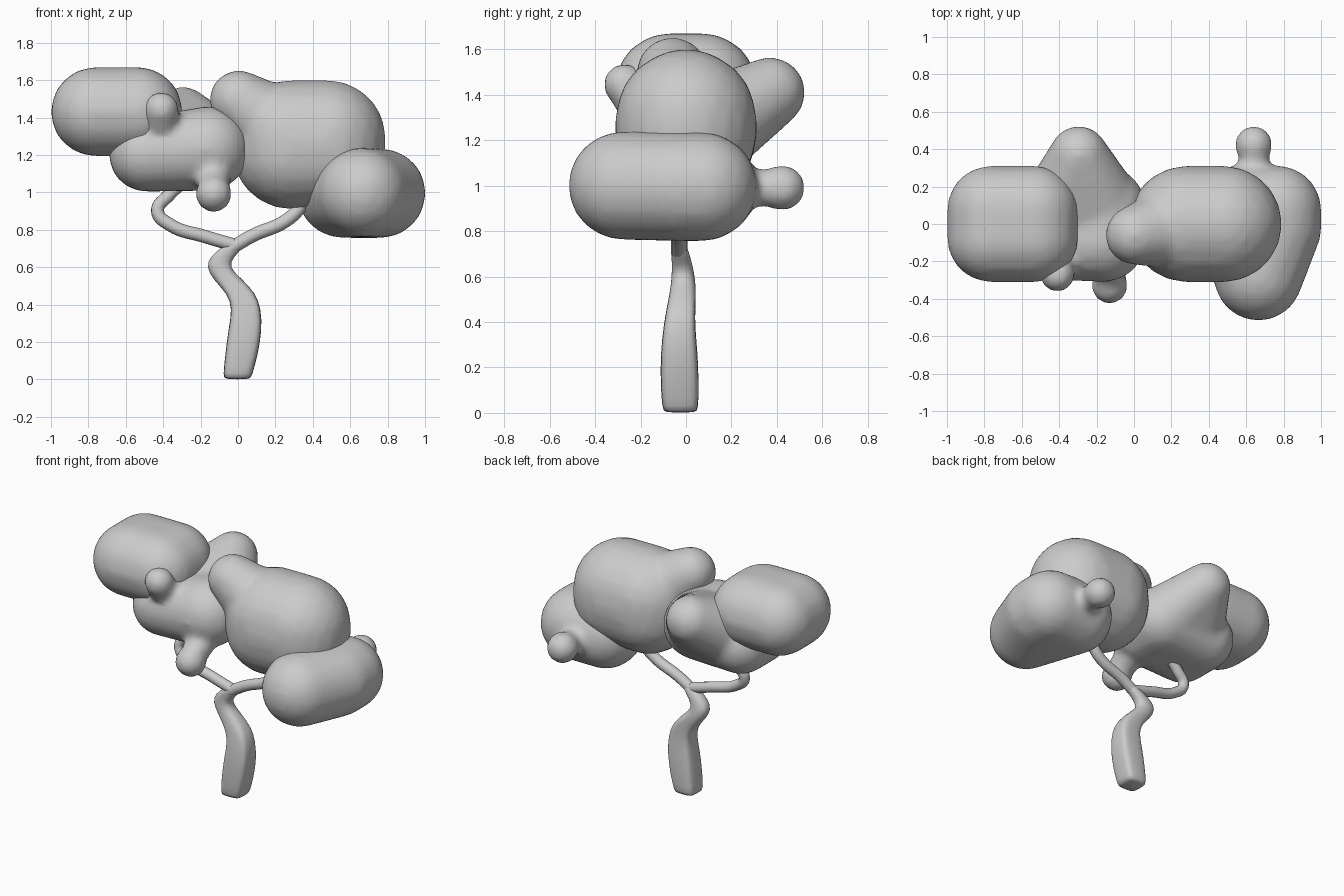
import bpy, bmesh, math
from mathutils import Matrix, Vector

if "Cube" in bpy.data.objects:
    bpy.data.objects.remove(bpy.data.objects["Cube"])


def add_object(name, bm):
    mesh = bpy.data.meshes.new(name)
    bm.to_mesh(mesh)
    bm.free()
    mesh.shade_smooth()
    obj = bpy.data.objects.new(name, mesh)
    bpy.context.collection.objects.link(obj)
    return obj


def add_hull(target, balls):
    """Append the convex hull of several balls (x, y, z, r)."""
    pts = bmesh.new()
    for x, y, z, r in balls:
        bmesh.ops.create_icosphere(pts, subdivisions=3, radius=r,
                                   matrix=Matrix.Translation((x, y, z)))
    hull = bmesh.new()
    for v in pts.verts:
        hull.verts.new(v.co)
    pts.free()
    bmesh.ops.convex_hull(hull, input=hull.verts[:])
    bmesh.ops.delete(hull, geom=[v for v in hull.verts if not v.link_faces],
                     context='VERTS')
    bmesh.ops.recalc_face_normals(hull, faces=hull.faces[:])
    tmp = bpy.data.meshes.new("tmp")
    hull.to_mesh(tmp)
    hull.free()
    target.from_mesh(tmp)
    bpy.data.meshes.remove(tmp)


def foliage(name, *hulls):
    """Fuse hulls into one soft clump."""
    bm = bmesh.new()
    for h in hulls:
        add_hull(bm, h)
    obj = add_object(name, bm)
    rem = obj.modifiers.new("fuse", 'REMESH')
    rem.mode = 'VOXEL'
    rem.voxel_size = 0.022
    rem.use_smooth_shade = True
    sm = obj.modifiers.new("soften", 'SMOOTH')
    sm.factor = 0.5
    sm.iterations = 6
    return obj


def pair(x, y, z, r):
    return [(x, -y, z, r), (x, y, z, r)]


# upper left clump
foliage("foliage_upper_left",
        pair(-0.763, 0.075, 1.432, 0.237) + pair(-0.535, 0.075, 1.432, 0.237))

# lower left clump with two front buds and a large back bud
foliage("foliage_lower_left",
        pair(-0.49, 0.10, 1.205, 0.2) + pair(-0.16, 0.085, 1.235, 0.225),
        [(-0.41, -0.27, 1.445, 0.093), (-0.41, -0.15, 1.28, 0.1)],
        [(-0.13, -0.33, 0.995, 0.097), (-0.13, -0.325, 0.99, 0.097)],
        [(-0.13, -0.33, 1.0, 0.08), (-0.13, -0.15, 1.13, 0.1)],
        [(-0.295, 0.37, 1.41, 0.155), (-0.4, 0.08, 1.24, 0.22),
         (-0.17, 0.08, 1.24, 0.22)])

# big right clump with a top bud
foliage("foliage_upper_right",
        [(0.48, 0, 1.29, 0.31), (0.48, 0, 1.23, 0.31),
         (0.28, 0, 1.29, 0.31), (0.28, 0, 1.22, 0.31)],
        [(0.005, -0.06, 1.495, 0.158), (0.2, -0.02, 1.35, 0.22)])

# lower right clump with a back bud on a neck
foliage("foliage_lower_right",
        [(0.665, -0.28, 1.0, 0.238), (0.765, 0.075, 0.995, 0.238),
         (0.765, -0.02, 0.995, 0.238), (0.555, 0.075, 0.995, 0.238)],
        [(0.64, 0.42, 0.99, 0.1), (0.64, 0.425, 0.99, 0.1)],
        [(0.64, 0.42, 0.99, 0.078), (0.64, 0.15, 0.99, 0.095)])

# trunk: rounded-square rings (centre x, centre y, z, half x, half y)
rings = [(-0.003, -0.025, 0.0, 0.068, 0.07), (-0.003, -0.025, 0.018, 0.078, 0.08),
         (0.017, -0.028, 0.12, 0.087, 0.085), (0.038, -0.03, 0.26, 0.092, 0.083),
         (0.047, -0.03, 0.38, 0.077, 0.07), (0.018, -0.022, 0.46, 0.077, 0.064),
         (-0.055, -0.013, 0.535, 0.08, 0.058), (-0.11, -0.012, 0.60, 0.06, 0.052),
         (-0.088, -0.017, 0.655, 0.065, 0.045), (-0.025, -0.027, 0.71, 0.06, 0.04),
         (0.0, -0.03, 0.742, 0.03, 0.03)]
bm = bmesh.new()
N = 16
loops = []
for i, (cx, cy, z, hx, hy) in enumerate(rings):
    p = 0.5 if i < 6 else 0.85
    ring = []
    for k in range(N):
        a = 2 * math.pi * k / N
        c, s = math.cos(a), math.sin(a)
        ring.append(bm.verts.new((cx + hx * math.copysign(abs(c) ** p, c),
                                  cy + hy * math.copysign(abs(s) ** p, s), z)))
    loops.append(ring)
for lo, hi in zip(loops, loops[1:]):
    for k in range(N):
        bm.faces.new((lo[k], lo[(k + 1) % N], hi[(k + 1) % N], hi[k]))
bm.faces.new(loops[0][::-1])
bm.faces.new(loops[-1])
trunk = add_object("trunk", bm)
trunk.modifiers.new("smooth", 'SUBSURF').levels = 1


# forked branches
def branch(name, points, radius):
    cu = bpy.data.curves.new(name, 'CURVE')
    cu.dimensions = '3D'
    cu.bevel_depth = radius
    cu.bevel_resolution = 4
    cu.use_fill_caps = True
    sp = cu.splines.new('BEZIER')
    sp.resolution_u = 8
    sp.bezier_points.add(len(points) - 1)
    for bp, co in zip(sp.bezier_points, points):
        bp.co = Vector(co)
        bp.handle_left_type = bp.handle_right_type = 'AUTO'
    bpy.context.collection.objects.link(bpy.data.objects.new(name, cu))


branch("left_branch", [(-0.01, -0.03, 0.715), (-0.18, -0.03, 0.765), (-0.36, -0.03, 0.825),
                       (-0.43, -0.02, 0.9), (-0.37, -0.01, 0.985), (-0.25, 0, 1.09)], 0.035)
branch("right_branch", [(-0.04, -0.03, 0.7), (0.08, -0.03, 0.77), (0.25, -0.03, 0.845),
                        (0.33, -0.02, 0.92), (0.38, -0.01, 1.03)], 0.036)
